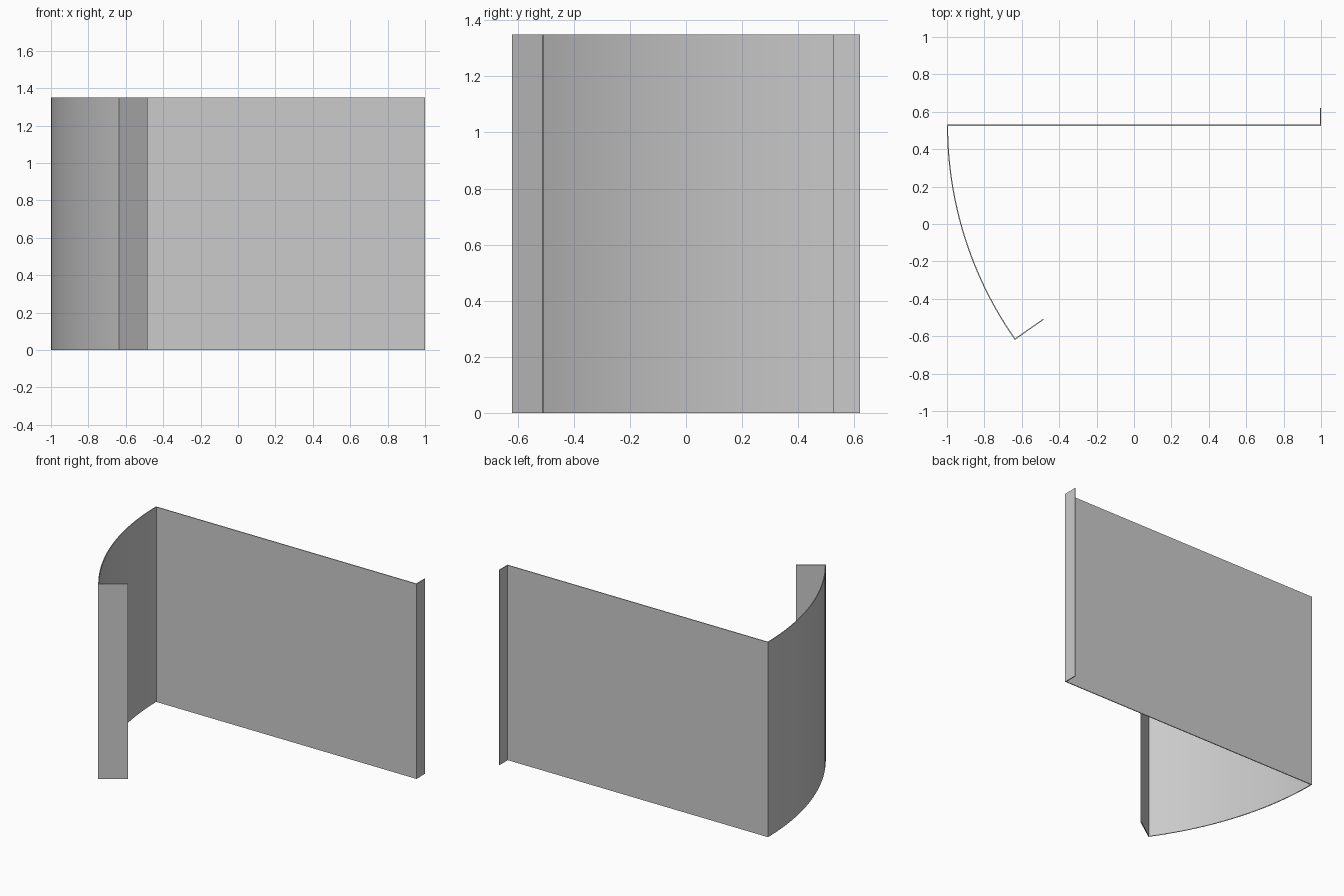
import bpy
import bmesh
from math import cos, sin, radians
from mathutils import Vector

cube = bpy.data.objects.get("Cube")
if cube:
    bpy.data.objects.remove(cube, do_unlink=True)

HEIGHT = 1.35
THICK = 0.006
RADIUS = 1.994        # equals the length of the flat wall
SWEEP = radians(35)
SEGMENTS = 24
LIP = 0.185           # lip folded inward at the end of the curve
TAB = 0.092           # tab folded back at the far end of the wall

# Plain grey sheet material
grey = bpy.data.materials.new("sheet_grey")
grey.use_nodes = True
colour = (0.6, 0.6, 0.6, 1)
grey.diffuse_color = colour
grey.node_tree.nodes["Principled BSDF"].inputs["Base Color"].default_value = colour

# Centre line in plan: tab, flat wall, curved wall about the far corner, lip
corner = Vector((1 - THICK / 2, 0.528, 0))
path = [corner + Vector((0, TAB, 0)), corner]
for i in range(SEGMENTS + 1):
    a = SWEEP * i / SEGMENTS
    path.append(corner - RADIUS * Vector((cos(a), sin(a), 0)))
path.append(path[-1] + LIP * Vector((cos(SWEEP), sin(SWEEP), 0)))

# Raise the centre line into a sheet
bm = bmesh.new()
low = [bm.verts.new(p) for p in path]
high = [bm.verts.new(p + Vector((0, 0, HEIGHT))) for p in path]
for i in range(len(path) - 1):
    bm.faces.new((low[i], low[i + 1], high[i + 1], high[i]))
mesh = bpy.data.meshes.new("bent_panel")
bm.to_mesh(mesh)
bm.free()
panel = bpy.data.objects.new("bent_panel", mesh)
bpy.context.collection.objects.link(panel)
mesh.materials.append(grey)

# Give the sheet its thickness, mitred at the folds
solid = panel.modifiers.new("thickness", "SOLIDIFY")
solid.thickness = THICK
solid.offset = 0
solid.use_even_offset = True
bpy.context.view_layer.objects.active = panel
panel.select_set(True)
bpy.ops.object.modifier_apply(modifier=solid.name)

# Smooth curve, crisp folds and rims
bpy.ops.object.shade_smooth_by_angle(angle=radians(30))
